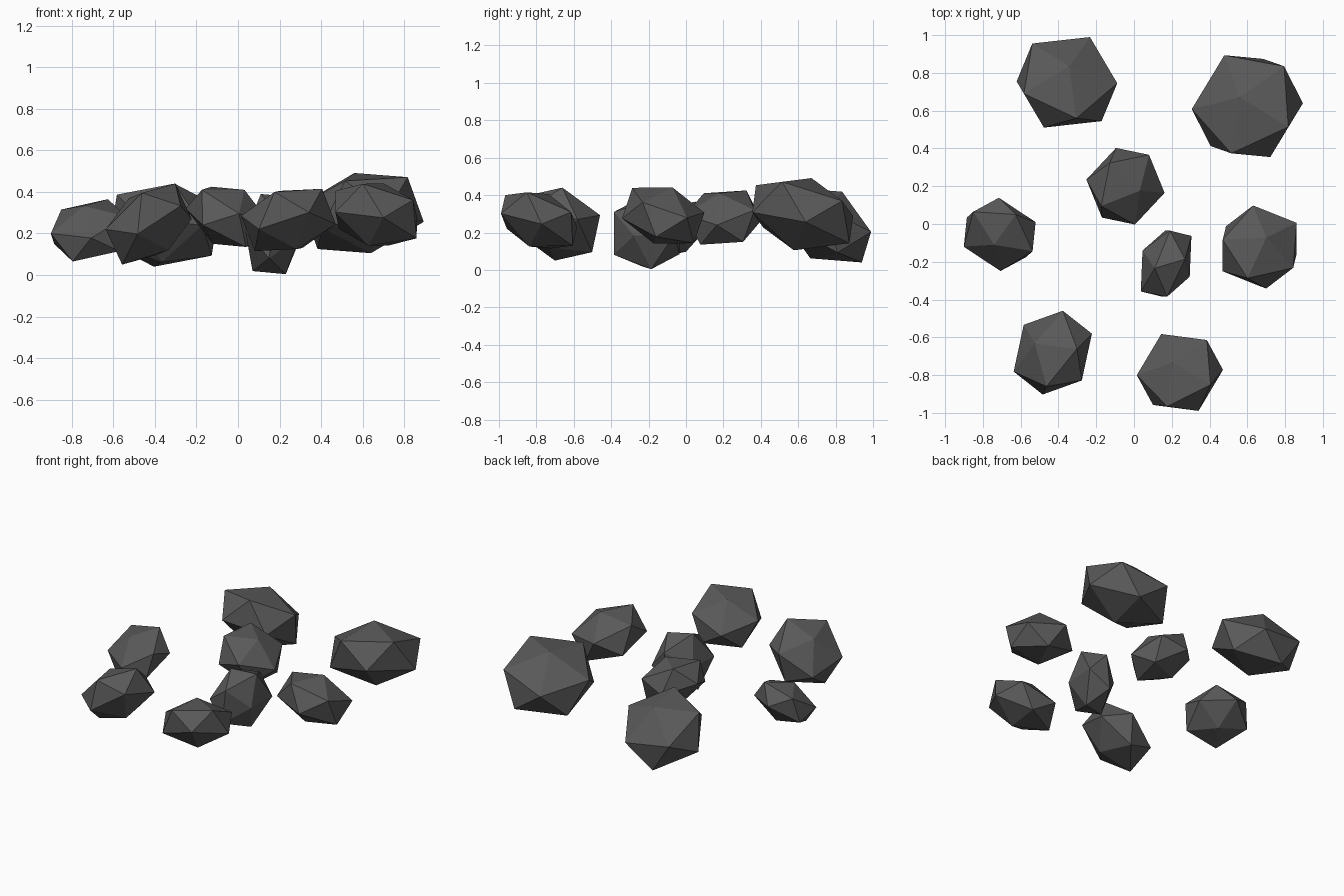
import bpy, bmesh
from mathutils import Matrix, Vector

if "Cube" in bpy.data.objects:
    bpy.data.objects.remove(bpy.data.objects["Cube"])

# Each rock: centre, then the three corners of its upper facet relative to the centre
ROCKS = [
    ((-.355, .75, .24), (.05, -.19, .20), (-.228, -.06, .147), (.012, .085, .178)),
    ((.60, .624, .298), (-.04, .047, .193), (.217, -.11, .173), (-.085, -.25, .155)),
    ((-.045, .20, .28), (-.083, .123, .145), (.076, -.024, .13), (-.129, -.105, .13)),
    ((-.711, -.055, .215), (-.03, -.055, .118), (-.14, .12, .10), (.085, .105, .15)),
    ((.17, -.21, .197), (-.06, -.024, .193), (.10, .024, .178), (.005, -.175, .113)),
    ((.665, -.122, .291), (.036, .05, .15), (.178, -.11, .07), (-.064, -.165, .148)),
    ((-.43, -.681, .245), (-.095, .049, .125), (.128, .02, .195), (-.033, -.179, .15)),
    ((.243, -.786, .265), (-.04, .052, .14), (.162, -.065, .15), (-.067, -.18, .135)),
]

stone = bpy.data.materials.new("dark_stone")
stone.diffuse_color = (0.1, 0.1, 0.1, 1)
stone.use_nodes = True
stone.node_tree.nodes["Principled BSDF"].inputs["Base Color"].default_value = stone.diffuse_color


def columns(a, b, c):
    return Matrix((a, b, c)).transposed()


def rock(name, centre, *corners):
    """Stretch and turn a 20-sided ball so one facet lands on the given corners."""
    bm = bmesh.new()
    bmesh.ops.create_icosphere(bm, subdivisions=1, radius=1)
    bm.faces.ensure_lookup_table()
    facet = [v.co.copy() for v in bm.faces[0].verts]
    shape = columns(*corners) @ columns(*facet).inverted()
    for v in bm.verts:
        v.co = shape @ v.co
    bmesh.ops.recalc_face_normals(bm, faces=bm.faces)
    mesh = bpy.data.meshes.new(name)
    bm.to_mesh(mesh)
    bm.free()
    mesh.materials.append(stone)
    ob = bpy.data.objects.new(name, mesh)
    ob.location = Vector(centre)
    bpy.context.collection.objects.link(ob)


# Scattered rocks
for i, data in enumerate(ROCKS, 1):
    rock(f"rock_{i}", *data)
